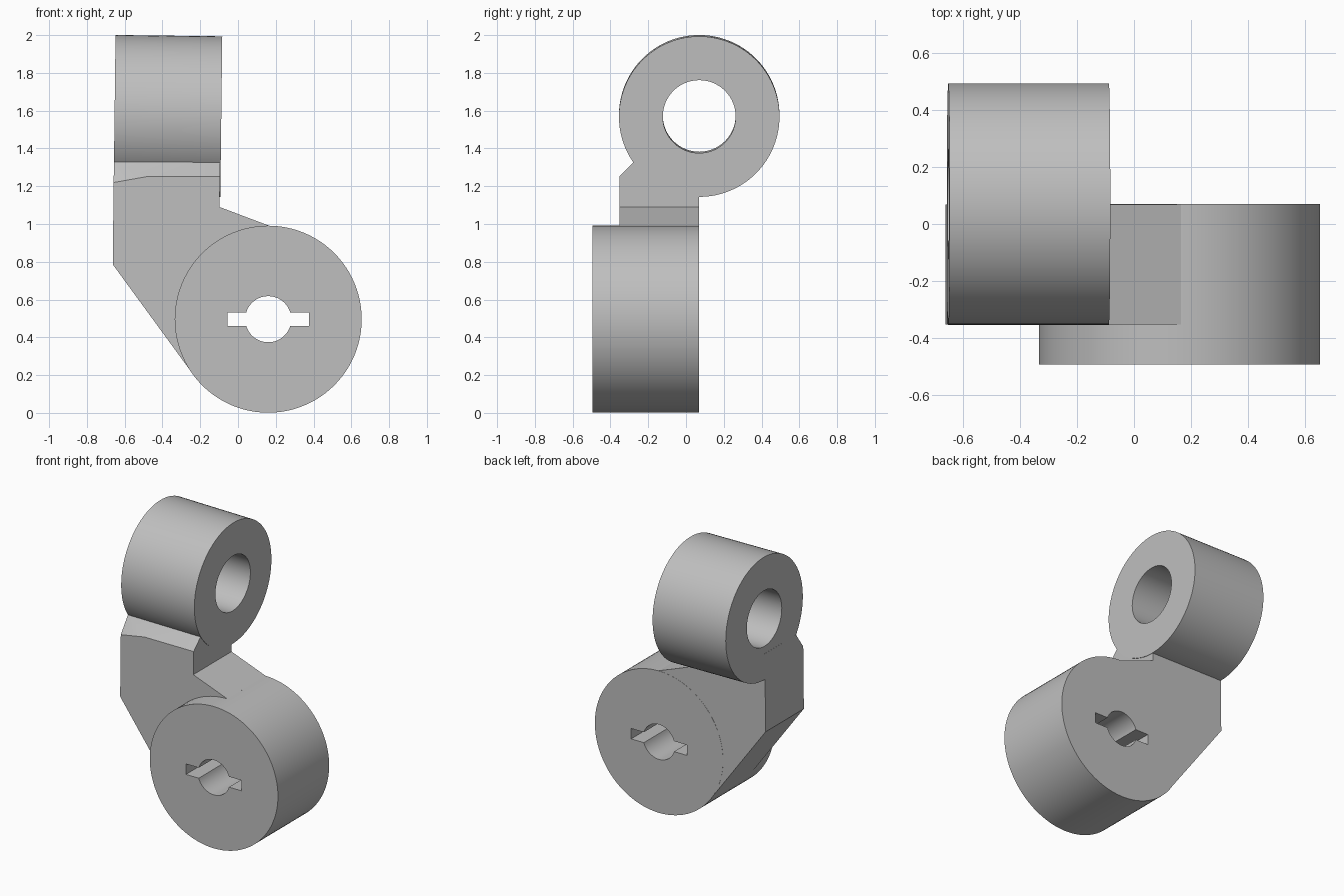
import bpy, bmesh, math

cube = bpy.data.objects.get("Cube")
if cube:
    bpy.data.objects.remove(cube)

grey = bpy.data.materials.new("plain grey")
grey.use_nodes = True
colour = (0.52, 0.52, 0.52, 1)
grey.diffuse_color = colour
grey.node_tree.nodes["Principled BSDF"].inputs["Base Color"].default_value = colour


def arc(radius, start, end, steps, closed=False):
    """Points along an arc, angles in radians."""
    count = steps if closed else steps + 1
    angles = [start + (end - start) * i / steps for i in range(count)]
    return [(radius * math.cos(a), radius * math.sin(a)) for a in angles]


def prism(outlines, depth):
    """Fill x-z outlines (later ones are holes) and extrude them along y, centred."""
    bm = bmesh.new()
    for points in outlines:
        verts = [bm.verts.new((x, -depth / 2, z)) for x, z in points]
        for a, b in zip(verts, verts[1:] + verts[:1]):
            bm.edges.new((a, b))
    bmesh.ops.triangle_fill(bm, edges=bm.edges[:], use_beauty=True, normal=(0, -1, 0))
    bmesh.ops.dissolve_limit(bm, angle_limit=0.001, verts=[], edges=[])
    new = bmesh.ops.extrude_face_region(bm, geom=bm.faces[:], use_keep_orig=True)["geom"]
    moved = [g for g in new if isinstance(g, bmesh.types.BMVert)]
    bmesh.ops.translate(bm, verts=moved, vec=(0, depth, 0))
    bmesh.ops.recalc_face_normals(bm, faces=bm.faces[:])
    return bm


def finish(bm, name, location, rotation=(0, 0, 0)):
    mesh = bpy.data.meshes.new(name)
    bm.to_mesh(mesh)
    bm.free()
    mesh.materials.append(grey)
    obj = bpy.data.objects.new(name, mesh)
    bpy.context.collection.objects.link(obj)
    obj.location, obj.rotation_euler = location, rotation
    bpy.ops.object.select_all(action="DESELECT")
    obj.select_set(True)
    bpy.context.view_layer.objects.active = obj
    bpy.ops.object.shade_smooth_by_angle(angle=math.radians(30))
    return obj


TAU = math.tau

# Lower boss: thick disc with a round bore and a slot on both sides
bore, half_slot, slot_end = 0.122, 0.0365, 0.215
lip = math.asin(half_slot / bore)
keyed_hole = arc(bore, lip, math.pi - lip, 24)
keyed_hole += [(-slot_end, half_slot), (-slot_end, -half_slot)]
keyed_hole += arc(bore, math.pi + lip, TAU - lip, 24)
keyed_hole += [(slot_end, -half_slot), (slot_end, half_slot)]
boss = prism([arc(0.495, 0, TAU, 96, True), keyed_hole], 0.565)
finish(boss, "lower_boss", (0.16, -0.2125, 0.496))

# Upper sleeve: tube lying across the model, very slightly tilted
sleeve = prism([arc(0.425, 0, TAU, 96, True), arc(0.193, 0, TAU, 64, True)], 0.565)
finish(sleeve, "upper_sleeve", (-0.371, 0.07, 1.572),
       (math.radians(0.7), 0, math.radians(90)))

# Web: arm joining the sleeve to the boss, chamfered along its top front edge
top = 1.33
outline = [(-0.663, 0.786), (-0.657, top), (-0.094, top), (-0.098, 1.09),
           (0.165, 0.991), (-0.12, 0.6), (-0.238, 0.204)]
web = prism([outline], 0.422)
front_top = [e for e in web.edges
             if all(v.co.z > top - 0.01 and v.co.y < 0 for v in e.verts)]
bmesh.ops.bevel(web, geom=front_top, offset=0.078, segments=1, affect="EDGES")
finish(web, "connecting_web", (0, -0.142, 0))
